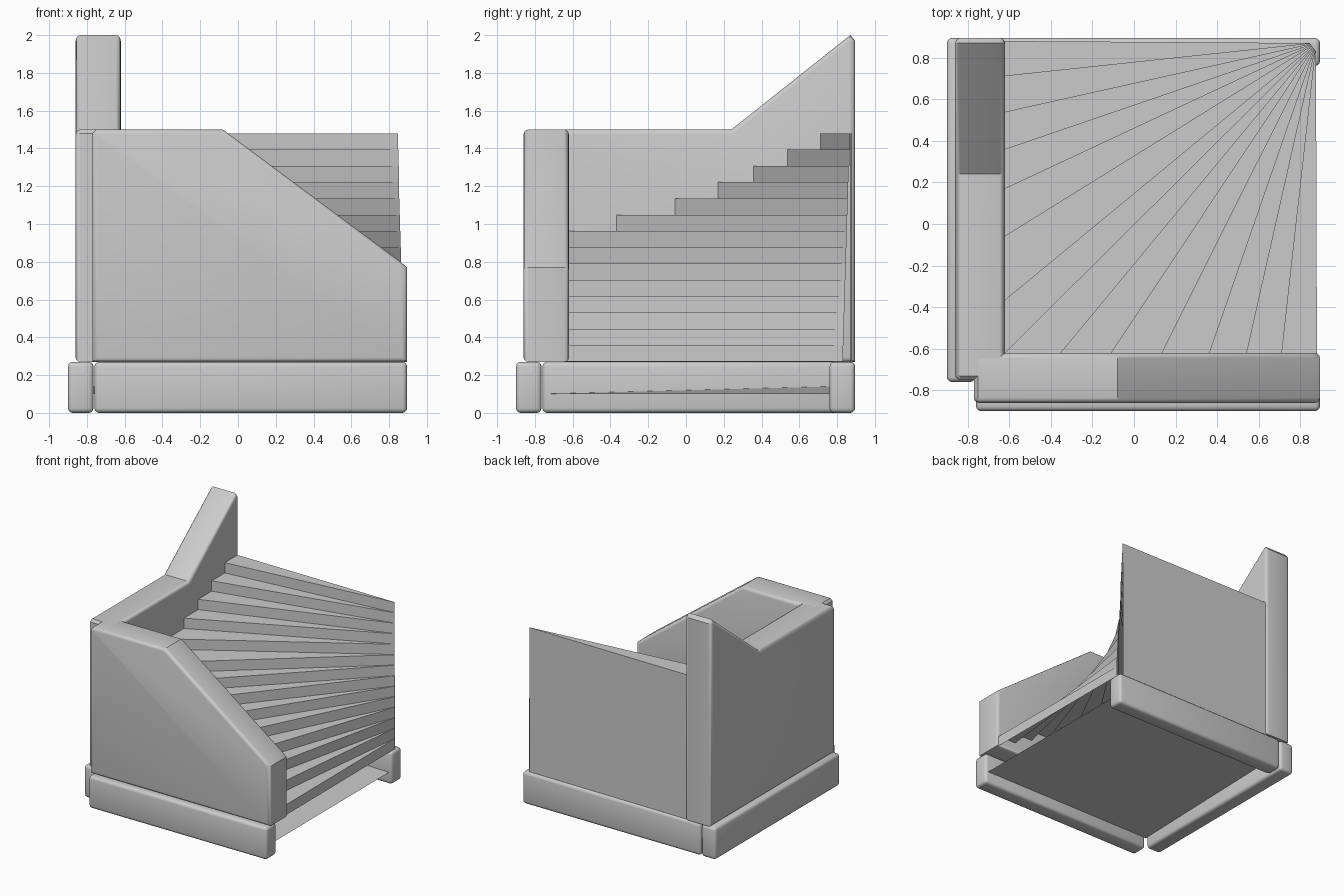
import bpy, bmesh
from mathutils import Vector

cube = bpy.data.objects.get("Cube")
if cube:
    bpy.data.objects.remove(cube, do_unlink=True)

grey = bpy.data.materials.new("light_grey")
grey.use_nodes = True
COLOUR = (0.6, 0.6, 0.6, 1)
grey.diffuse_color = COLOUR
grey.node_tree.nodes["Principled BSDF"].inputs["Base Color"].default_value = COLOUR


def finish(bm, name, smooth=True):
    mesh = bpy.data.meshes.new(name)
    bm.to_mesh(mesh)
    bm.free()
    obj = bpy.data.objects.new(name, mesh)
    bpy.context.collection.objects.link(obj)
    mesh.materials.append(grey)
    if smooth:
        bpy.ops.object.select_all(action='DESELECT')
        obj.select_set(True)
        bpy.context.view_layer.objects.active = obj
        bpy.ops.object.shade_smooth_by_angle(angle=0.6)
    return obj


def slab(name, profile, place, depth, bevel):
    """Extrude a closed profile along depth and round its edges."""
    bm = bmesh.new()
    face = bm.faces.new([bm.verts.new(place(a, z)) for a, z in profile])
    new = bmesh.ops.extrude_face_region(bm, geom=[face])["geom"]
    bmesh.ops.translate(bm, vec=depth, verts=[v for v in new if isinstance(v, bmesh.types.BMVert)])
    bmesh.ops.recalc_face_normals(bm, faces=bm.faces)
    # round the rims of the two caps, and square corners of plain boxes
    axis = Vector(depth).normalized()
    edges = [e for e in bm.edges
             if len(profile) == 4 or abs((e.verts[0].co - e.verts[1].co).dot(axis)) < 1e-4]
    bmesh.ops.bevel(bm, geom=edges, offset=bevel, segments=3, profile=0.5, affect='EDGES')
    return finish(bm, name)


def along_x(y):
    return lambda a, z: (a, y, z)


def along_y(x):
    return lambda a, z: (x, a, z)


def box_profile(a, b, top):
    return [(a, 0), (b, 0), (b, top), (a, top)]


# Skirting blocks on three sides
TRIM = 0.27
slab("front_skirting", box_profile(-0.76, 0.895, TRIM), along_x(-0.9), (0, 0.135, 0), 0.025)
slab("back_skirting", box_profile(-0.76, 0.895, TRIM), along_x(0.76), (0, 0.135, 0), 0.025)
slab("left_skirting", box_profile(-0.76, 0.895, TRIM), along_y(-0.9), (0.135, 0, 0), 0.025)

# Parapet walls with sloping tops
slab("front_wall",
     [(-0.77, TRIM), (0.895, TRIM), (0.895, 0.77), (0.86, 0.80), (-0.08, 1.5), (-0.75, 1.5), (-0.77, 1.48)],
     along_x(-0.86), (0, 0.24, 0), 0.025)
slab("side_wall",
     [(-0.75, TRIM), (0.895, TRIM), (0.895, 1.97), (0.87, 2.0), (0.24, 1.5), (-0.73, 1.5), (-0.75, 1.48)],
     along_y(-0.86), (0.24, 0, 0), 0.025)

# Winding flight: outer ends of the risers, from the top landing down
WALL = -0.63
outer = [(WALL, y) for y in (0.88, 0.71, 0.535, 0.355, 0.165, -0.065, -0.375)]
outer += [(WALL, WALL)]
outer += [(x, WALL) for x in (-0.36, -0.115, 0.13, 0.36, 0.54, 0.71, 0.88)]
STEPS = len(outer) - 1
TOP, RISE = 1.48, 0.0863
newel_top, newel_low = Vector((0.845, 0.87)), Vector((0.875, 0.83))

bm = bmesh.new()


def line(i, z):
    """Radial edge from the newel to the wall."""
    p = newel_top.lerp(newel_low, i / STEPS)
    return [bm.verts.new((p.x, p.y, z)), bm.verts.new((*outer[i], z))]


def sheet(a, b):
    bm.faces.new([a[0], a[1], b[1], b[0]])


for i in range(STEPS):
    z = TOP - i * RISE
    sheet(line(i, z), line(i + 1, z))
    sheet(line(i + 1, z), line(i + 1, z - RISE))
# closing panel at the back
sheet(line(0, TRIM - 0.02), line(0, TOP))
bmesh.ops.remove_doubles(bm, verts=bm.verts, dist=0.0005)
finish(bm, "winding_steps", smooth=False)

# Thin floor sheet, lifted slightly at one corner
bm = bmesh.new()
bm.faces.new([bm.verts.new(c) for c in
              ((-0.77, -0.77, 0.1), (0.87, -0.77, 0.1), (0.87, 0.77, 0.1), (-0.77, 0.77, 0.14))])
finish(bm, "floor", smooth=False)
